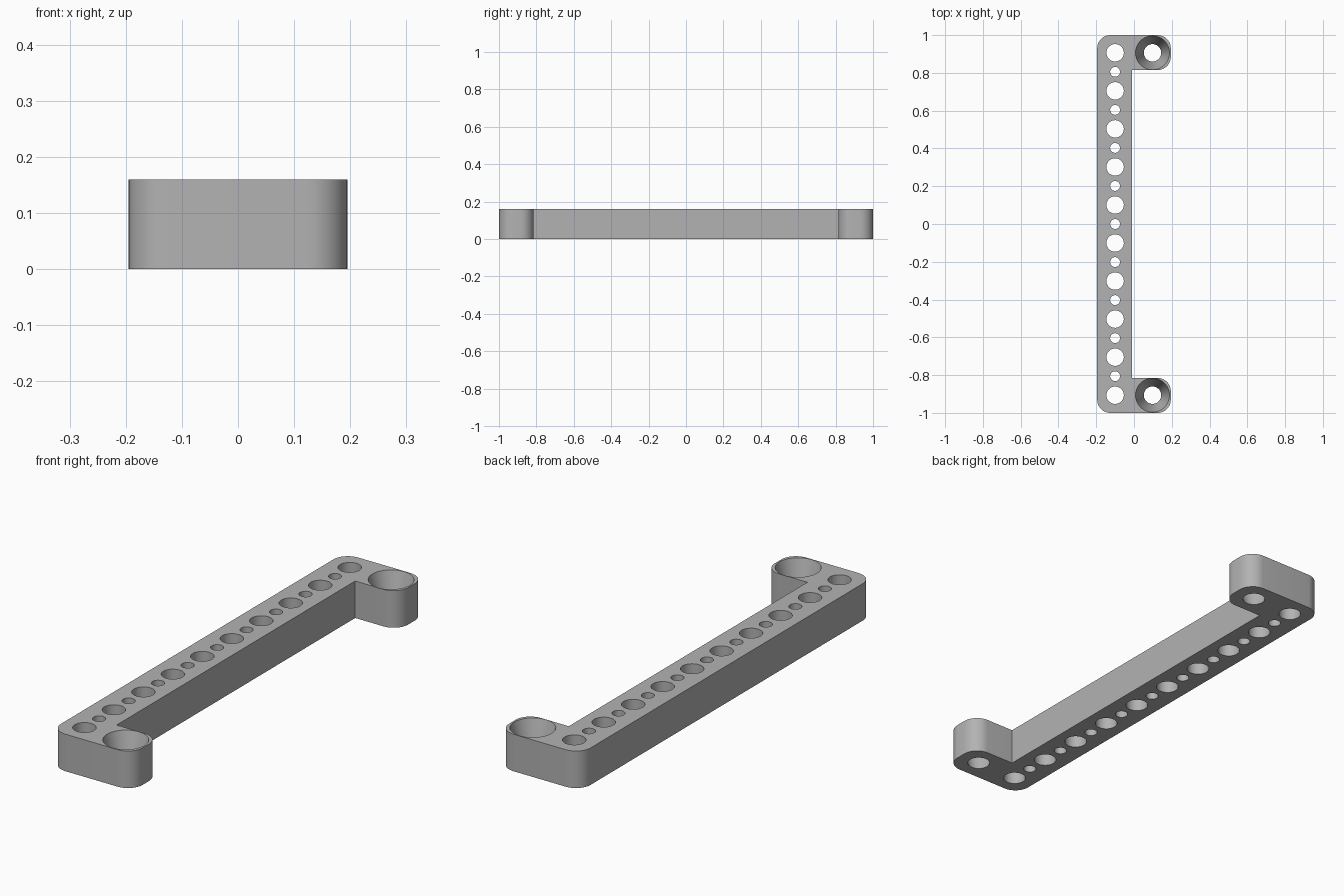
import bpy, bmesh, math
from mathutils import Vector

cube = bpy.data.objects.get("Cube")
if cube:
    bpy.data.objects.remove(cube, do_unlink=True)

HEIGHT = 0.16
PITCH = 0.1007          # spacing between neighbouring holes
HOLE_X, SINK_X = -0.1, 0.098
BIG, SMALL, SINK = 0.046, 0.026, 0.09

grey = bpy.data.materials.new("light_grey")
grey.use_nodes = True
grey.diffuse_color = (0.45, 0.45, 0.45, 1)
grey.node_tree.nodes["Principled BSDF"].inputs["Base Color"].default_value = grey.diffuse_color


def make_object(name, bm):
    bmesh.ops.recalc_face_normals(bm, faces=bm.faces)
    mesh = bpy.data.meshes.new(name)
    bm.to_mesh(mesh)
    bm.free()
    mesh.materials.append(grey)
    obj = bpy.data.objects.new(name, mesh)
    bpy.context.collection.objects.link(obj)
    return obj


def rounded(corners, steps=10):
    """Outline with each (x, y, radius) corner rounded; radius 0 stays sharp."""
    points = []
    for i, (x, y, r) in enumerate(corners):
        here = Vector((x, y))
        if not r:
            points.append(here)
            continue
        to_prev = (Vector(corners[i - 1][:2]) - here).normalized() * r
        to_next = (Vector(corners[(i + 1) % len(corners)][:2]) - here).normalized() * r
        centre = here + to_prev + to_next
        for s in range(steps + 1):
            a = math.pi / 2 * s / steps
            points.append(centre - to_next * math.cos(a) - to_prev * math.sin(a))
    return points


# Bracket body: long bar with a short arm at each end
R = 0.07
half = [(-0.195, 1, R), (0.195, 1, R), (0.195, 0.815, R), (-0.01, 0.815, 0)]
outline = half + [(x, -y, r) for x, y, r in reversed(half)]
bm = bmesh.new()
base = bm.faces.new([bm.verts.new((p.x, p.y, 0)) for p in rounded(outline)])
top = bmesh.ops.extrude_face_region(bm, geom=[base], use_keep_orig=True)["geom"]
bmesh.ops.translate(bm, vec=(0, 0, HEIGHT),
                    verts=[v for v in top if isinstance(v, bmesh.types.BMVert)])
bracket = make_object("bracket", bm)

# Cutters: alternating large and small holes, and a tapered hole in each arm
bm = bmesh.new()


def add_hole(x, y, r_low, r_high):
    slope = (r_high - r_low) / HEIGHT
    margin = 0.02
    ret = bmesh.ops.create_cone(bm, cap_ends=True, segments=48,
                                radius1=r_low - slope * margin,
                                radius2=r_high + slope * margin,
                                depth=HEIGHT + 2 * margin)
    bmesh.ops.translate(bm, vec=(x, y, HEIGHT / 2), verts=ret["verts"])


for i in range(-9, 10):
    r = BIG if i % 2 else SMALL
    add_hole(HOLE_X, i * PITCH, r, r)
for side in (-1, 1):
    add_hole(SINK_X, side * 9 * PITCH, BIG, SINK)
cutter = make_object("hole_cutter", bm)
cutter.hide_render = True

# Cut the holes, then drop the cutter
cut = bracket.modifiers.new("holes", 'BOOLEAN')
cut.operation = 'DIFFERENCE'
cut.solver = 'EXACT'
cut.object = cutter
bpy.context.view_layer.objects.active = bracket
bracket.select_set(True)
bpy.ops.object.modifier_apply(modifier=cut.name)
bpy.data.objects.remove(cutter, do_unlink=True)
bpy.ops.object.shade_smooth_by_angle(angle=math.radians(30))
